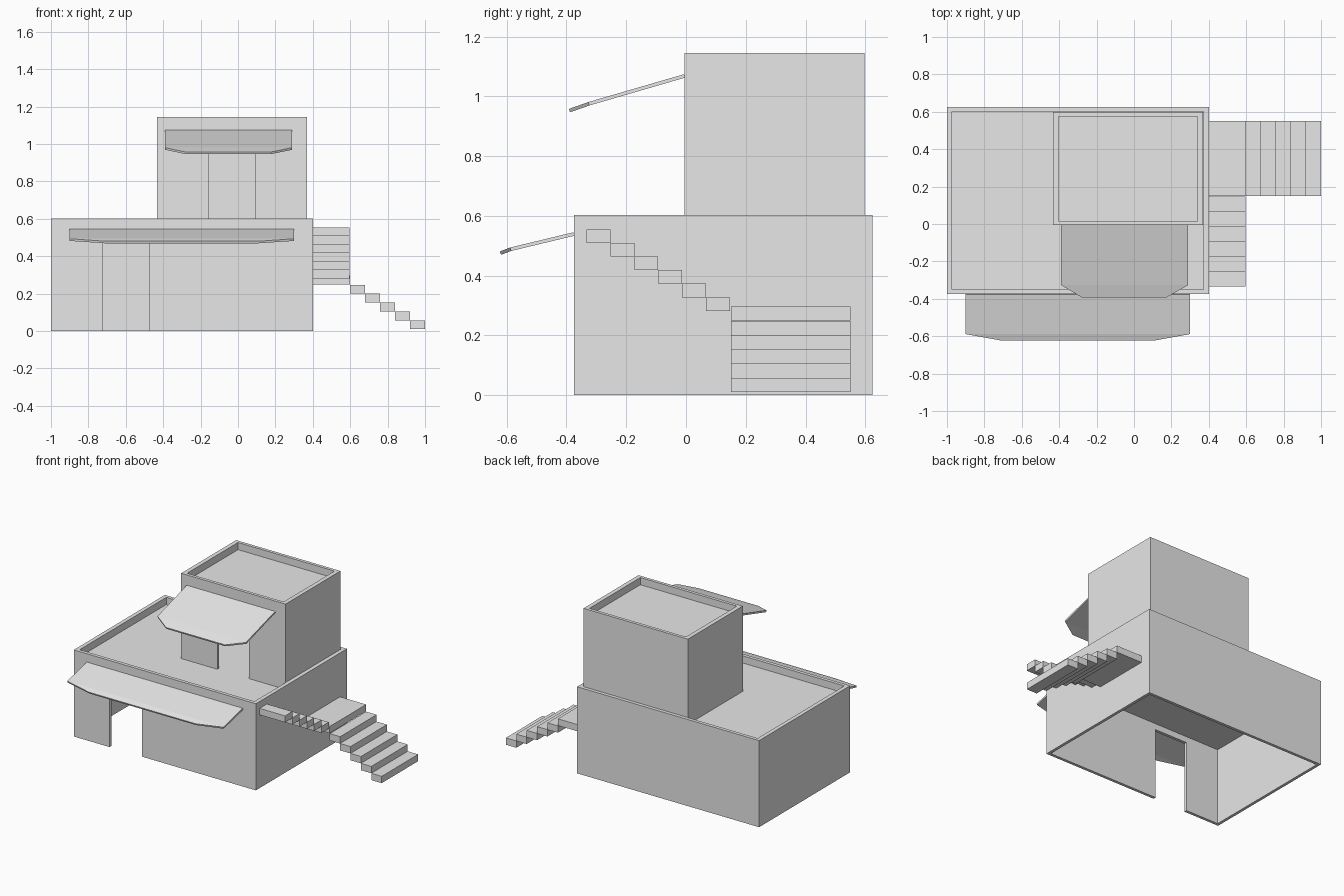
import bpy
import bmesh
from mathutils import Vector

cube = bpy.data.objects.get("Cube")
if cube:
    bpy.data.objects.remove(cube, do_unlink=True)

# Single plaster colour
GREY = (0.8, 0.8, 0.8, 1.0)
plaster = bpy.data.materials.new("plaster_grey")
plaster.use_nodes = True
plaster.diffuse_color = GREY
plaster.node_tree.nodes["Principled BSDF"].inputs["Base Color"].default_value = GREY


def add_object(name, bm):
    bmesh.ops.recalc_face_normals(bm, faces=bm.faces)
    mesh = bpy.data.meshes.new(name)
    bm.to_mesh(mesh)
    bm.free()
    mesh.materials.append(plaster)
    obj = bpy.data.objects.new(name, mesh)
    bpy.context.collection.objects.link(obj)
    return obj


def box(name, low, high):
    """Axis-aligned box between two corners."""
    low, high = Vector(low), Vector(high)
    bm = bmesh.new()
    bmesh.ops.create_cube(bm, size=1)
    for v in bm.verts:
        v.co = (low + high) / 2 + v.co * (high - low)
    return add_object(name, bm)


def apply_modifier(obj, mod):
    bpy.context.view_layer.objects.active = obj
    bpy.ops.object.modifier_apply(modifier=mod.name)


def cut(obj, low, high):
    """Subtract a box from the object."""
    cutter = box("cutter", low, high)
    cutter.hide_render = True
    mod = obj.modifiers.new("cut", 'BOOLEAN')
    mod.operation = 'DIFFERENCE'
    mod.solver = 'EXACT'
    mod.object = cutter
    apply_modifier(obj, mod)
    bpy.data.objects.remove(cutter, do_unlink=True)


def storey(name, x, y, z, rim, door, door_top):
    """Hollow room open below, with a sunken roof terrace and a doorway."""
    wall, sunk, slab = 0.02, 0.05, 0.02
    room = box(name, (x[0], y[0], z[0]), (x[1], y[1], z[1]))
    floor = z[1] - sunk
    cut(room, (x[0] + rim[0], y[0] + rim[1], floor),
        (x[1] - rim[0], y[1] - rim[1], z[1] + 0.1))
    cut(room, (x[0] + wall, y[0] + wall, z[0] - 0.1),
        (x[1] - wall, y[1] - wall, floor - slab))
    cut(room, (door[0], y[0] - 0.1, z[0] - 0.1), (door[1], y[0] + 0.1, door_top))
    return room


def awning(name, x, front_x, profile):
    """Thin sloping canopy with a narrower front lip; profile is (y, z)."""
    bm = bmesh.new()
    rows = [[bm.verts.new((px, y, z)) for px in span]
            for span, (y, z) in zip((x, x, front_x), profile)]
    for a, b in zip(rows, rows[1:]):
        bm.faces.new((a[0], a[1], b[1], b[0]))
    obj = add_object(name, bm)
    mod = obj.modifiers.new("thickness", 'SOLIDIFY')
    mod.thickness = 0.012
    mod.offset = 0
    apply_modifier(obj, mod)


# Storeys
storey("lower_storey", (-1, 0.4), (-0.375, 0.625), (0, 0.602),
       (0.028, 0.024), (-0.725, -0.475), 0.49)
storey("upper_storey", (-0.433, 0.369), (-0.005, 0.598), (0.549, 1.145),
       (0.03, 0.022), (-0.155, 0.09), 1.035)

# Awnings above the doors
awning("lower_awning", (-0.9, 0.3), (-0.71, 0.11),
       ((-0.375, 0.539), (-0.587, 0.488), (-0.621, 0.475)))
awning("upper_awning", (-0.39, 0.29), (-0.28, 0.175),
       ((-0.005, 1.068), (-0.325, 0.975), (-0.39, 0.952)))

# Stairs: lower flight runs outwards, upper flight along the wall
RISE, TREAD = 0.0475, 0.08
for i in range(5):
    x, z = 1 - i * TREAD, 0.01 + i * RISE
    box(f"lower_step_{i + 1}", (x - TREAD, 0.15, z), (x, 0.55, z + RISE))
box("stair_landing", (0.4, 0.15, 0.25), (0.6, 0.55, 0.297))
for i in range(6):
    y, z = 0.147 - i * TREAD, 0.282 + i * 0.0453
    box(f"upper_step_{i + 1}", (0.4, y - TREAD, z), (0.595, y, z + 0.0453))
